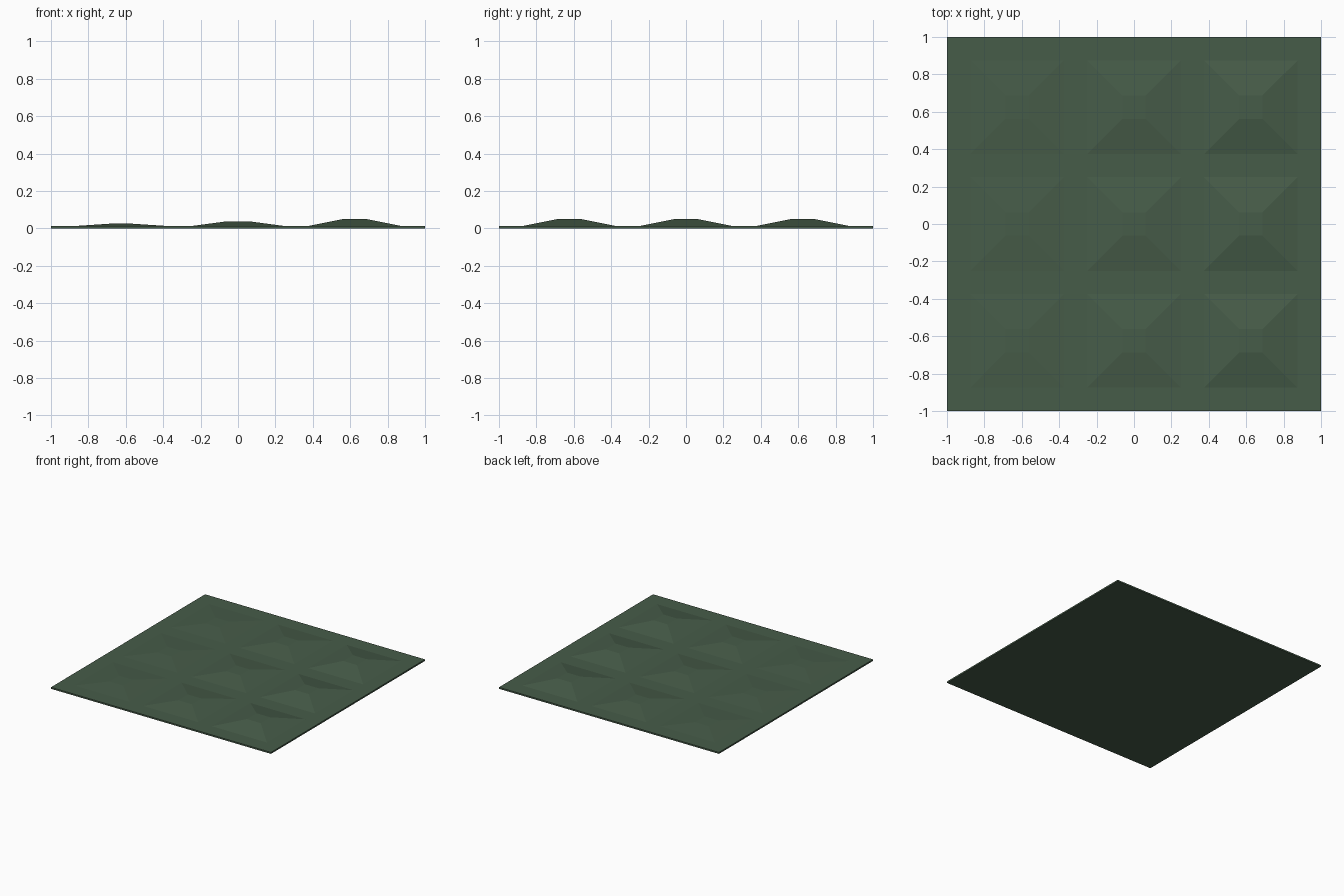
import bpy
import bmesh

if "Cube" in bpy.data.objects:
    bpy.data.objects.remove(bpy.data.objects["Cube"])

# Single green colour
green = bpy.data.materials.new("dark green")
green.diffuse_color = (0.062, 0.107, 0.066, 1)
green.use_nodes = True
green.node_tree.nodes["Principled BSDF"].inputs["Base Color"].default_value = green.diffuse_color

BASE = 0.0125    # plate thickness
PITCH = 0.625    # spacing of the raised panels


def frustum(name, x, y, z0, z1, low, high):
    """Square block with half-width low at z0 and high at z1."""
    bm = bmesh.new()
    bmesh.ops.create_cube(bm, size=2)
    for v in bm.verts:
        top = v.co.z > 0
        half = high if top else low
        v.co = (x + v.co.x * half, y + v.co.y * half, z1 if top else z0)
    mesh = bpy.data.meshes.new(name)
    bm.to_mesh(mesh)
    bm.free()
    mesh.materials.append(green)
    obj = bpy.data.objects.new(name, mesh)
    bpy.context.collection.objects.link(obj)
    return obj


# Thin square plate
frustum("base_plate", 0, 0, 0, BASE, 1, 1)

# Three columns of truncated pyramids, taller towards +x
for col in range(3):
    for row in range(3):
        frustum(f"raised_panel_{col}_{row}", (col - 1) * PITCH, (row - 1) * PITCH,
                BASE, BASE * (col + 2), 0.25, 0.0625)
